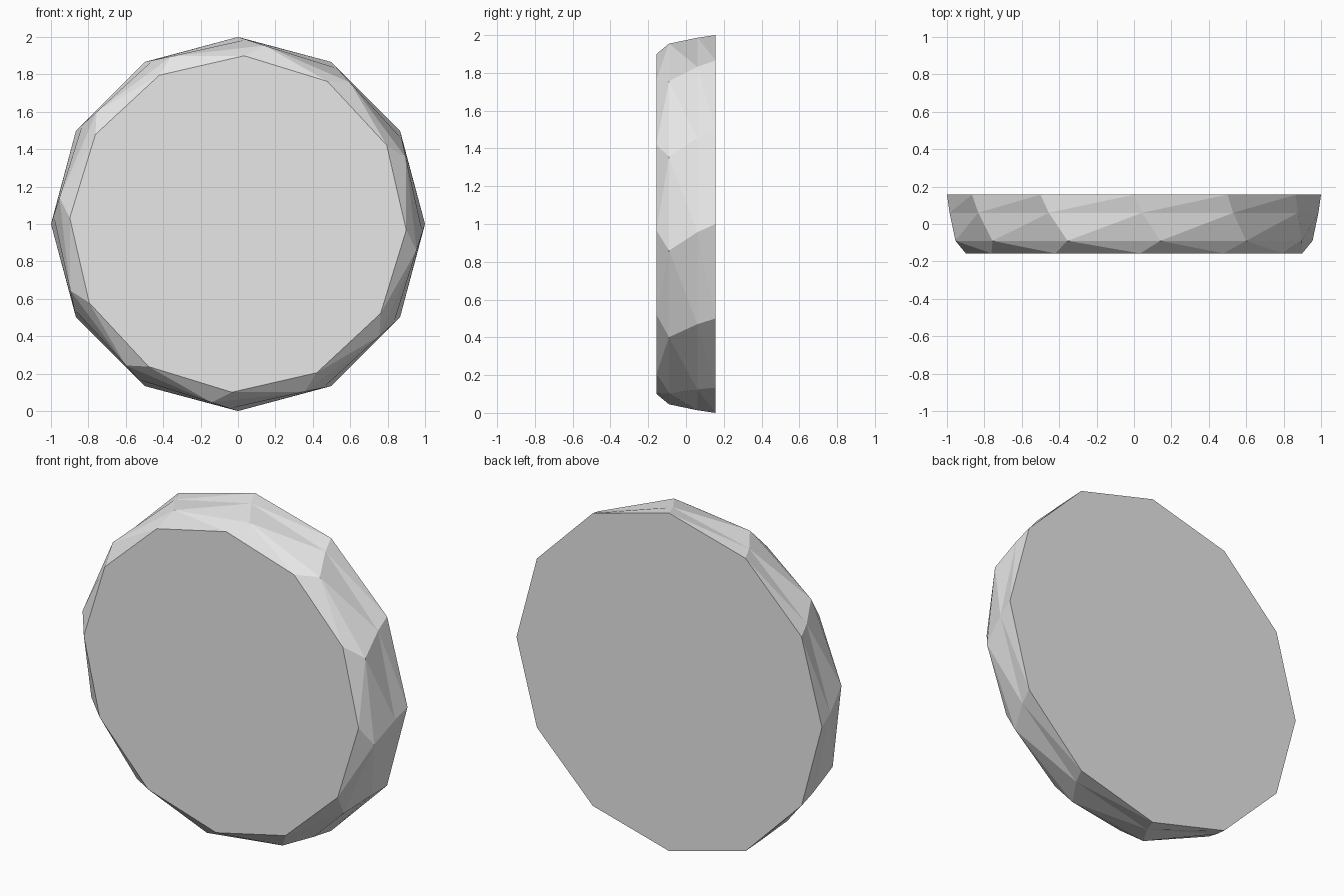
import bpy
import bmesh
from math import sin, cos, radians

# Remove the default object
if "Cube" in bpy.data.objects:
    bpy.data.objects.remove(bpy.data.objects["Cube"], do_unlink=True)

SIDES = 12
STEP = 360 / SIDES

# Rings from back to front: depth y, radius, twist in degrees
RINGS = [
    (0.157, 1.0, 0.0),
    (0.06, 0.987, 2.5),
    (-0.09, 0.965, 8.4),
    (-0.157, 0.9, 2.1),
]

# Plain grey
grey = bpy.data.materials.new("grey")
grey.use_nodes = True
grey.diffuse_color = (0.8, 0.8, 0.8, 1)
grey.node_tree.nodes["Principled BSDF"].inputs["Base Color"].default_value = (0.8, 0.8, 0.8, 1)


def add_ring(bm, y, radius, twist):
    angles = [radians(twist + i * STEP) for i in range(SIDES)]
    return [bm.verts.new((radius * sin(a), y, 1 + radius * cos(a))) for a in angles]


def add_band(bm, back, front, front_leads):
    # Split each twisted panel along its outer diagonal
    for i in range(SIDES):
        j = (i + 1) % SIDES
        if front_leads:
            bm.faces.new((back[i], back[j], front[i]))
            bm.faces.new((back[j], front[j], front[i]))
        else:
            bm.faces.new((back[i], back[j], front[j]))
            bm.faces.new((back[i], front[j], front[i]))


# Twisted faceted disc with flat caps
bm = bmesh.new()
rings = [add_ring(bm, *ring) for ring in RINGS]
for k in range(len(RINGS) - 1):
    add_band(bm, rings[k], rings[k + 1], RINGS[k + 1][2] > RINGS[k][2])
bm.faces.new(rings[0])
bm.faces.new(rings[-1])
bmesh.ops.recalc_face_normals(bm, faces=bm.faces[:])

mesh = bpy.data.meshes.new("faceted_disc")
bm.to_mesh(mesh)
bm.free()
mesh.materials.append(grey)
disc = bpy.data.objects.new("faceted_disc", mesh)
bpy.context.collection.objects.link(disc)
